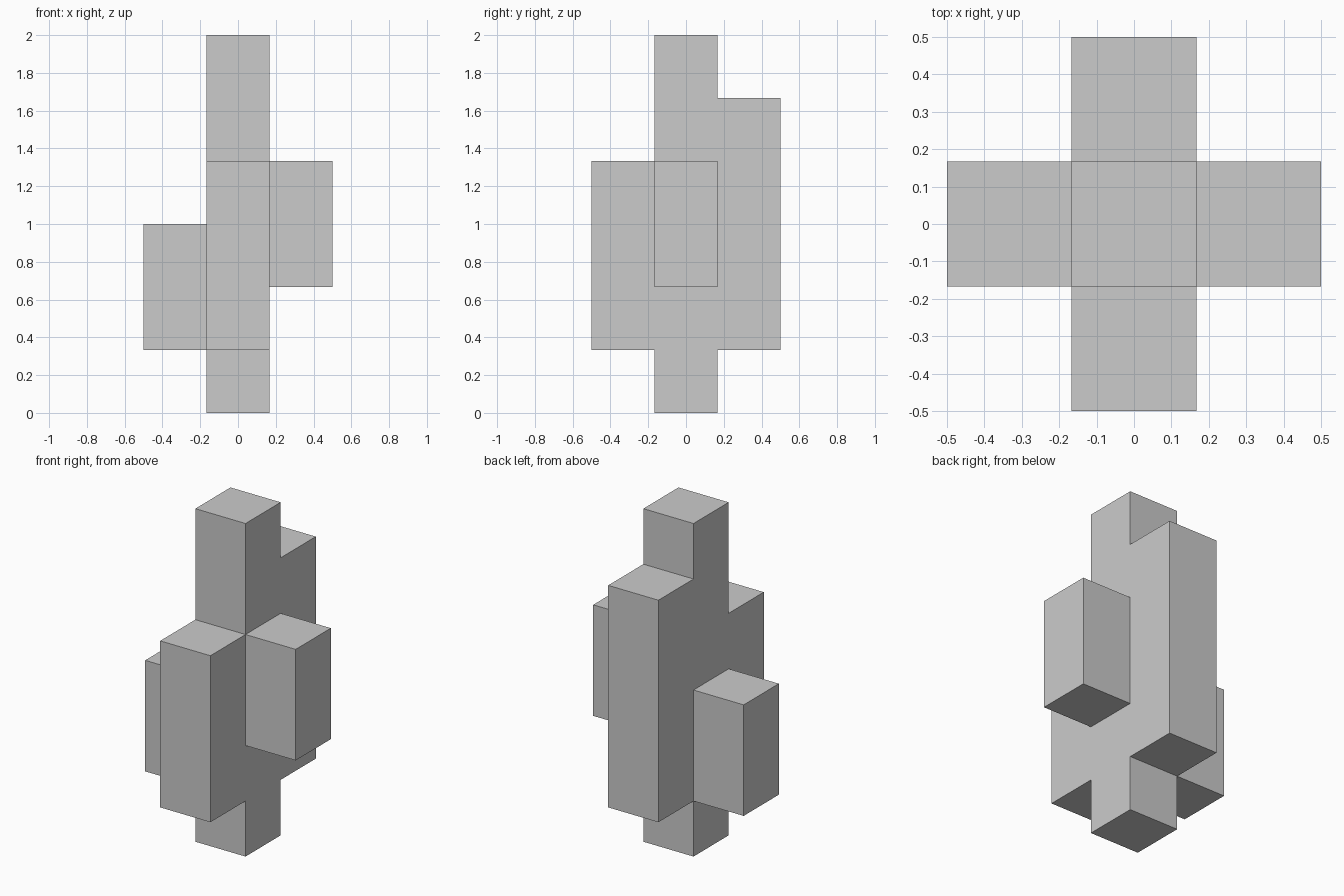
import bpy, bmesh
from mathutils import Vector

if "Cube" in bpy.data.objects:
    bpy.data.objects.remove(bpy.data.objects["Cube"])

U = 1 / 3  # edge length of one cube cell

# Stacks of cells: (column x, column y, lowest cell, end cell)
stacks = [
    (0, 0, 0, 6),    # central post
    (-1, 0, 1, 3),   # left block
    (1, 0, 2, 4),    # right block
    (0, -1, 1, 4),   # front block
    (0, 1, 1, 5),    # back block
]
cells = {(x, y, z) for x, y, lo, hi in stacks for z in range(lo, hi)}


def add_face(bm, cell, axis, sign):
    """Add one outward-facing square of a cell."""
    n, a = Vector((0, 0, 0)), Vector((0, 0, 0))
    n[axis] = sign
    a[(axis + 1) % 3] = 1
    b = n.cross(a)
    centre = Vector(cell) + Vector((0, 0, 0.5)) + n / 2
    corners = [(-1, -1), (1, -1), (1, 1), (-1, 1)]
    bm.faces.new([bm.verts.new((centre + (a * i + b * j) / 2) * U) for i, j in corners])


# Outer skin only: skip squares shared by two cells
bm = bmesh.new()
for cell in sorted(cells):
    for axis in range(3):
        for sign in (-1, 1):
            neighbour = list(cell)
            neighbour[axis] += sign
            if tuple(neighbour) not in cells:
                add_face(bm, cell, axis, sign)
bmesh.ops.remove_doubles(bm, verts=bm.verts, dist=1e-4)

mesh = bpy.data.meshes.new("block_cluster")
bm.to_mesh(mesh)
bm.free()
bpy.context.collection.objects.link(bpy.data.objects.new("block_cluster", mesh))
